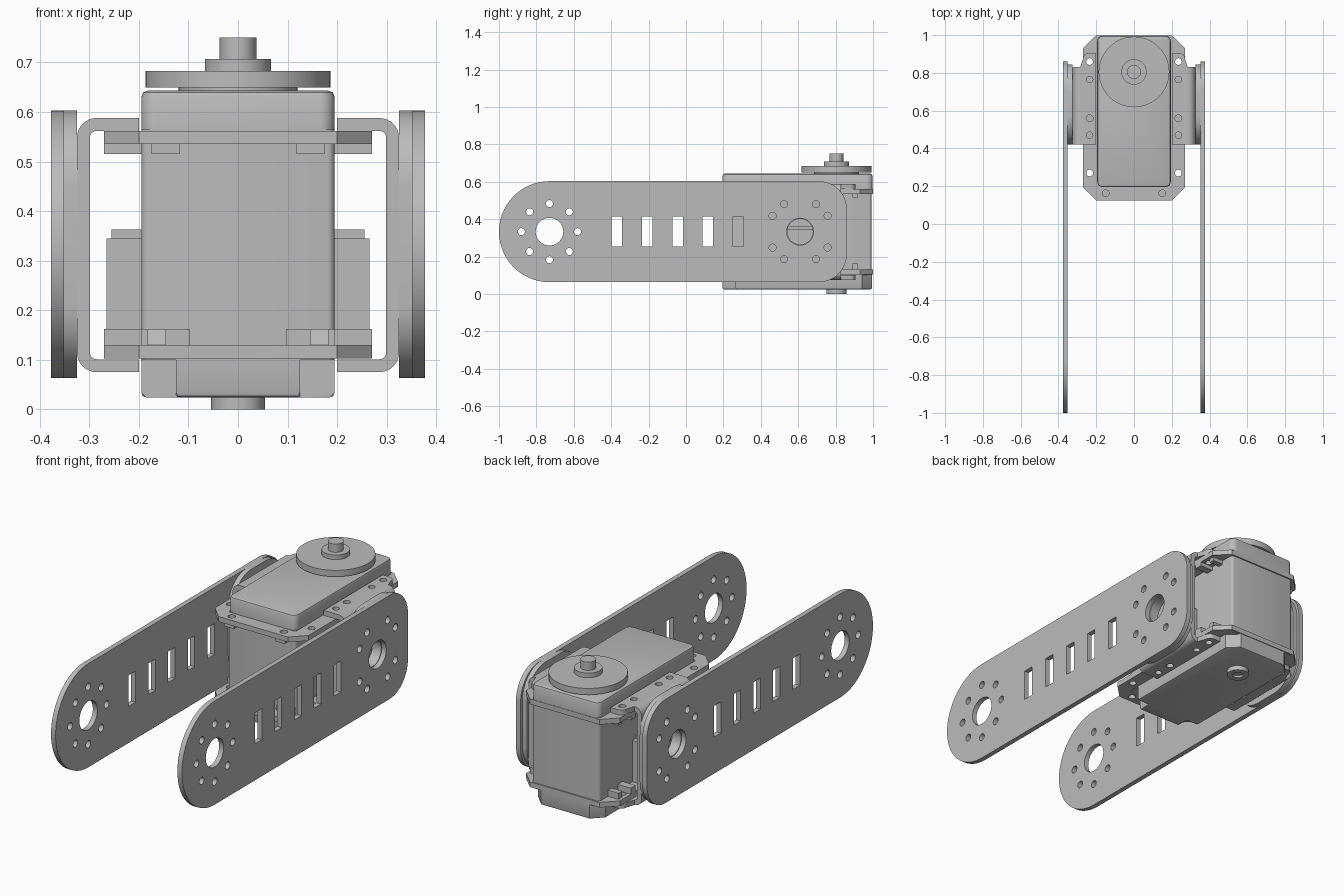
import bpy, bmesh, math
from mathutils import Matrix

if "Cube" in bpy.data.objects:
    bpy.data.objects.remove(bpy.data.objects["Cube"], do_unlink=True)

grey = bpy.data.materials.new("plain grey")
grey.use_nodes = True
grey.diffuse_color = (0.5, 0.5, 0.5, 1)
grey.node_tree.nodes["Principled BSDF"].inputs["Base Color"].default_value = (0.5, 0.5, 0.5, 1)

# Local (u, v, depth) to world for each extrusion axis
FRAMES = {
    "z": Matrix.Identity(4),
    "x": Matrix(((0, 0, 1, 0), (1, 0, 0, 0), (0, 1, 0, 0), (0, 0, 0, 1))),
    "y": Matrix(((1, 0, 0, 0), (0, 0, 1, 0), (0, 1, 0, 0), (0, 0, 0, 1))),
}


def arc(u, v, r, a0, a1, n=10):
    angles = [math.radians(a0 + (a1 - a0) * i / n) for i in range(n + 1)]
    return [(u + r * math.cos(a), v + r * math.sin(a)) for a in angles]


def circle(u, v, r, n=32):
    return arc(u, v, r, 0, 360, n)[:-1]


def rect(u0, u1, v0, v1):
    return [(u0, v0), (u1, v0), (u1, v1), (u0, v1)]


def round_rect(u0, u1, v0, v1, r, n=8):
    return (arc(u0 + r, v0 + r, r, 180, 270, n) + arc(u1 - r, v0 + r, r, 270, 360, n)
            + arc(u1 - r, v1 - r, r, 0, 90, n) + arc(u0 + r, v1 - r, r, 90, 180, n))


def extrude(name, loops, d0, d1, axis="z", mirror=1, bevel=0, bevel_at=None):
    """Extrude an outline (first loop) with holes (other loops) from d0 to d1."""
    curve = bpy.data.curves.new(name, "CURVE")
    curve.dimensions = "2D"
    curve.fill_mode = "BOTH"
    curve.extrude = (d1 - d0) / 2
    for loop in loops:
        spline = curve.splines.new("POLY")
        spline.points.add(len(loop) - 1)
        for point, (u, v) in zip(spline.points, loop):
            point.co = (u, v, 0, 1)
        spline.use_cyclic_u = True
    temp = bpy.data.objects.new(name + " curve", curve)
    bpy.context.collection.objects.link(temp)
    bpy.context.view_layer.update()
    graph = bpy.context.evaluated_depsgraph_get()
    mesh = bpy.data.meshes.new_from_object(temp.evaluated_get(graph))
    bpy.data.objects.remove(temp, do_unlink=True)
    bpy.data.curves.remove(curve)

    bm = bmesh.new()
    bm.from_mesh(mesh)
    bmesh.ops.remove_doubles(bm, verts=bm.verts, dist=1e-5)
    bmesh.ops.translate(bm, verts=bm.verts, vec=(0, 0, (d0 + d1) / 2))
    if bevel:
        bmesh.ops.dissolve_limit(bm, angle_limit=0.01, verts=bm.verts, edges=bm.edges)
        rim = [e for e in bm.edges if all(abs(v.co.z - bevel_at) < 1e-4 for v in e.verts)]
        bmesh.ops.bevel(bm, geom=rim, offset=bevel, segments=2, profile=0.5, affect="EDGES")
    bm.transform(Matrix.Diagonal((mirror, 1, 1, 1)) @ FRAMES[axis])
    bmesh.ops.recalc_face_normals(bm, faces=bm.faces)
    bm.to_mesh(mesh)
    bm.free()
    mesh.materials.clear()
    mesh.materials.append(grey)
    obj = bpy.data.objects.new(name, mesh)
    bpy.context.collection.objects.link(obj)
    bpy.ops.object.select_all(action="DESELECT")
    obj.select_set(True)
    bpy.context.view_layer.objects.active = obj
    bpy.ops.object.shade_smooth_by_angle(angle=math.radians(30))
    return obj


MID = 0.333      # height of the arm axis
HUB = 0.61       # bracket hub along y
TIP = -0.73      # far pivot along y
AXLE = 0.805     # servo output along y


def ring_of_holes(u, r, angles):
    return [circle(u + r * math.cos(math.radians(a)), MID + r * math.sin(math.radians(a)), 0.019, 16)
            for a in angles]


hub_holes = ring_of_holes(HUB, 0.17, [q + a for q in (0, 90, 180, 270) for a in (30, 60)])
tip_holes = ring_of_holes(TIP, 0.15, range(0, 360, 45))
slots = [rect(y - 0.028, y + 0.028, 0.253, 0.415) for y in (-0.37, -0.207, -0.045, 0.117, 0.28)]
arm_outline = (arc(TIP, MID, 0.27, 90, 270, 28)
               + arc(0.71, MID - 0.12, 0.15, 270, 360) + arc(0.71, MID + 0.12, 0.15, 0, 90))

for side, s in (("left", 1), ("right", -1)):
    # Long side arm and the spacer plate behind it
    extrude(side + " arm", [arm_outline, circle(TIP, MID, 0.074), circle(HUB, MID, 0.072)]
            + tip_holes + hub_holes + slots, 0.351, 0.377, "x", s)
    extrude(side + " spacer", [round_rect(0.42, 0.845, 0.063, 0.603, 0.15),
            circle(HUB, MID, 0.068)] + hub_holes, 0.325, 0.351, "x", s)

    # U bracket: web, two bends and two flanges
    extrude(side + " bracket web", [rect(0.42, 0.83, 0.115, 0.548), circle(HUB, MID, 0.068)]
            + hub_holes, 0.299, 0.325, "x", s)
    for end, z, a in (("upper", 0.548, 90), ("lower", 0.115, -90)):
        bend = arc(0.285, z, 0.04, 0, a, 8) + arc(0.285, z, 0.014, a, 0, 8)
        extrude(f"{side} {end} bracket bend", [bend], 0.42, 0.83, "y", s)
        flange = [(0.2, 0.42), (0.285, 0.42), (0.285, 0.83)] + arc(0.24, 0.875, 0.03, 0, 90, 6) + [(0.2, 0.905)]
        holes = [circle(0.235, y, r, 16) for y, r in ((0.86, 0.018), (0.765, 0.017), (0.56, 0.018), (0.47, 0.017))]
        z0 = 0.562 if a > 0 else 0.075
        extrude(f"{side} {end} bracket flange", [flange] + holes, z0, z0 + 0.026, "z", s)

    # Blocks stiffening the mounting ears
    for end, z0, z1 in (("upper", 0.515, 0.537), ("lower", 0.128, 0.162)):
        extrude(f"{side} {end} front ear block", [rect(0.19, 0.27, 0.3, 0.42)], z0, z1, "z", s)
        extrude(f"{side} {end} rear ear block", [rect(0.19, 0.27, 0.8, 0.84)], z0, z1, "z", s)
        extrude(f"{side} {end} rear ear rib", [rect(0.19, 0.255, 0.89, 0.92)], z0, z1, "z", s)
    extrude(side + " upper front tab", [rect(0.118, 0.175, 0.135, 0.2)], 0.515, 0.537, "z", s)
    extrude(side + " lower front tab", [rect(0.097, 0.195, 0.18, 0.2)], 0.128, 0.162, "z", s)
    gusset = [(0.135, 0.128), (0.2, 0.128), (0.2, 0.162), (0.165, 0.162)]
    extrude(side + " lower gusset", [gusset], 0.145, 0.183, "x", s)

    # Fastener block between the servo and the bracket
    extrude(side + " side block", [rect(0.19, 0.265, 0.5, 0.72)], 0.13, 0.345, "z", s)
    extrude(side + " side block step", [rect(0.19, 0.255, 0.53, 0.69)], 0.345, 0.363, "z", s)

# Servo case
extrude("servo body", [round_rect(-0.195, 0.195, 0.195, 0.992, 0.015, 4)], 0.1, 0.565)
extrude("servo top cap", [round_rect(-0.195, 0.195, 0.195, 0.997, 0.03, 6)], 0.56, 0.643,
        bevel=0.012, bevel_at=0.643)
half = [(0.125, 0.195), (0.125, 0.265), (0.195, 0.265), (0.195, 0.94), (0.14, 0.995)]
extrude("servo bottom cap", [half + [(-x, y) for x, y in reversed(half)]], 0.024, 0.104,
        bevel=0.01, bevel_at=0.024)

# Mounting ears around the case, with screw holes
half = [(0.2, 0.125), (0.27, 0.195), (0.27, 0.93), (0.2, 0.999)]
ear = half + [(-x, y) for x, y in reversed(half)]
ear_holes = [circle(s * x, y, 0.018, 16) for s in (1, -1)
             for x, y in ((0.235, 0.27), (0.235, 0.56), (0.235, 0.86), (0.15, 0.163))]
extrude("upper mounting ears", [ear] + ear_holes, 0.535, 0.562)
extrude("lower mounting ears", [ear] + ear_holes, 0.103, 0.13)

# Output horn stack on top
for name, r, z0, z1 in (("horn seat", 0.12, 0.64, 0.652), ("horn disc", 0.187, 0.65, 0.683),
                        ("horn hub", 0.067, 0.683, 0.707), ("output shaft", 0.037, 0.707, 0.75)):
    extrude(name, [circle(0, AXLE, r, 48)], z0, z1)

# Rear bearing underneath
extrude("bearing ring", [circle(0, AXLE, 0.054), circle(0, AXLE, 0.026)], 0, 0.026)
extrude("bearing core", [circle(0, AXLE, 0.028)], 0.012, 0.026)
